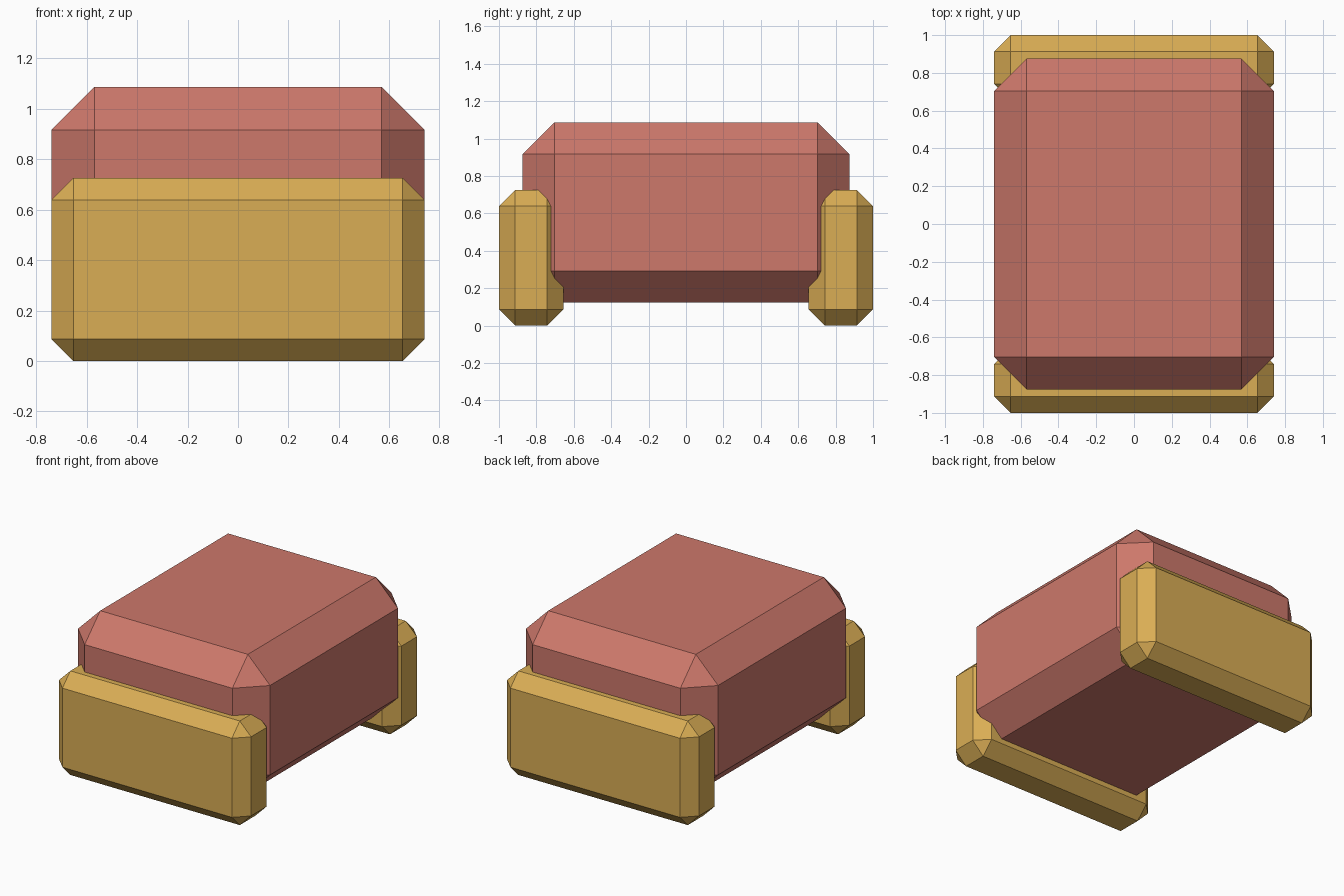
import bpy
import bmesh
from mathutils import Vector

if "Cube" in bpy.data.objects:
    bpy.data.objects.remove(bpy.data.objects["Cube"])


def make_material(name, rgb):
    mat = bpy.data.materials.new(name)
    mat.use_nodes = True
    mat.diffuse_color = (*rgb, 1)
    mat.node_tree.nodes["Principled BSDF"].inputs["Base Color"].default_value = (*rgb, 1)
    return mat


def chamfered_box(name, low, high, chamfer, mat):
    low, high = Vector(low), Vector(high)
    bm = bmesh.new()
    bmesh.ops.create_cube(bm, size=1)
    bmesh.ops.scale(bm, vec=high - low, verts=bm.verts)
    bmesh.ops.bevel(bm, geom=bm.edges[:], offset=chamfer, segments=1,
                    profile=0.5, affect='EDGES')
    mesh = bpy.data.meshes.new(name)
    bm.to_mesh(mesh)
    bm.free()
    mesh.materials.append(mat)
    obj = bpy.data.objects.new(name, mesh)
    obj.location = (low + high) / 2
    bpy.context.collection.objects.link(obj)
    return obj


red = make_material("dusty_red", (0.61, 0.188, 0.147))
gold = make_material("mustard_gold", (0.70, 0.42, 0.09))

# Main block, raised off the ground
chamfered_box("body", (-0.74, -0.875, 0.122), (0.74, 0.875, 1.087), 0.171, red)

# Thick slabs at the front and back that carry the body
chamfered_box("front_slab", (-0.74, -1, 0), (0.74, -0.655, 0.725), 0.087, gold)
chamfered_box("back_slab", (-0.74, 0.655, 0), (0.74, 1, 0.725), 0.087, gold)
